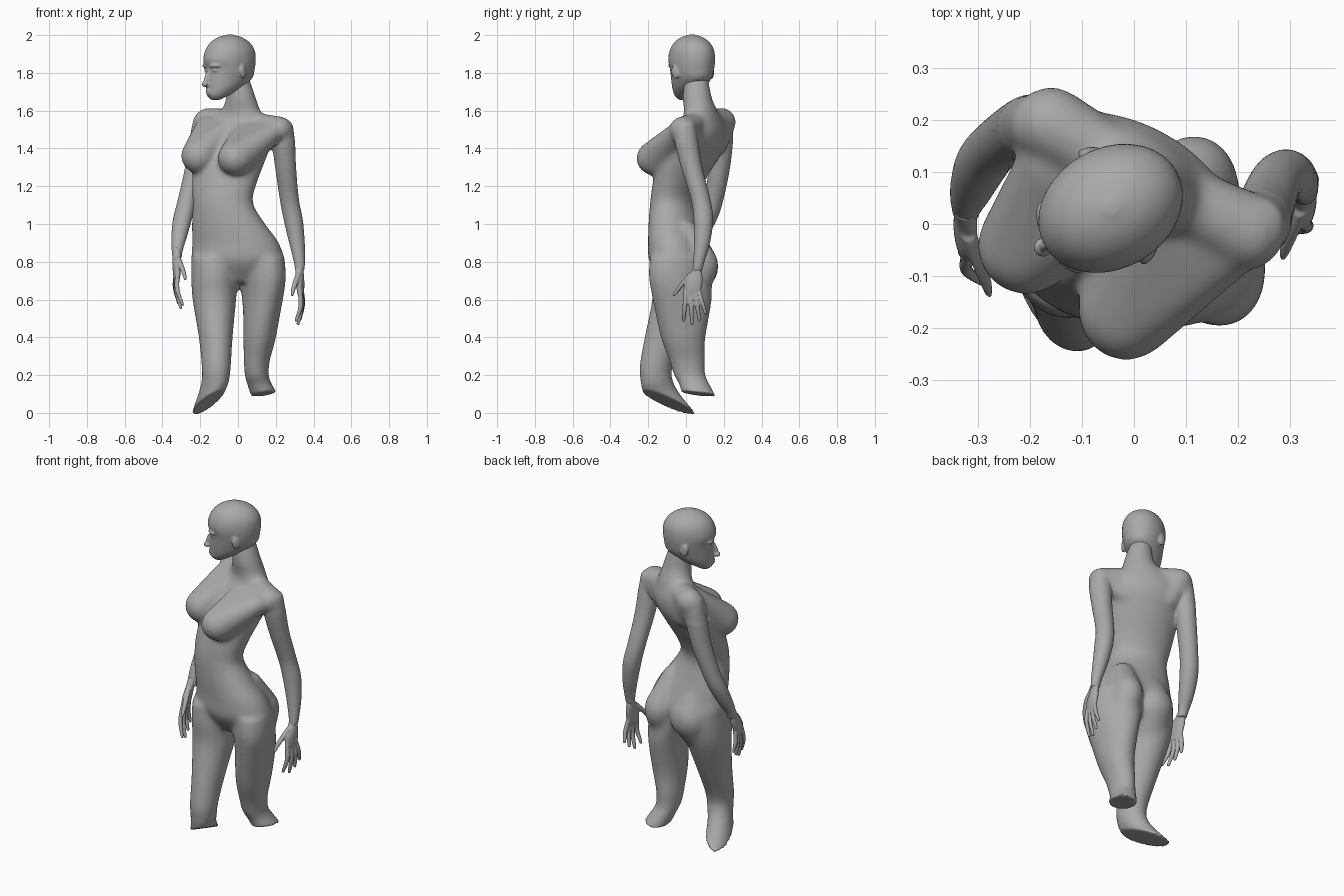
import bpy, bmesh, math
from mathutils import Matrix, Vector, Euler
from mathutils.geometry import intersect_point_line

cube = bpy.data.objects.get("Cube")
if cube:
    bpy.data.objects.remove(cube, do_unlink=True)

grey = bpy.data.materials.new("clay_grey")
grey.use_nodes = True
grey.diffuse_color = (0.4, 0.4, 0.4, 1)
bsdf = next(n for n in grey.node_tree.nodes if n.type == 'BSDF_PRINCIPLED')
bsdf.inputs["Base Color"].default_value = (0.4, 0.4, 0.4, 1)
bsdf.inputs["Roughness"].default_value = 0.7


def loft(bm, rows, seg=28, sub=4):
    """Ring: x, y, z, rx, ry, yaw in degrees, slope along x, slope along y."""
    rows = [tuple(r) + (0,) * (8 - len(r)) for r in rows]
    fine = []
    for i in range(len(rows) - 1):
        quad = rows[max(i - 1, 0)], rows[i], rows[i + 1], rows[min(i + 2, len(rows) - 1)]
        for k in range(sub):
            t = k / sub
            fine.append([0.5 * (2 * b + (c - a) * t + (2 * a - 5 * b + 4 * c - d) * t * t
                                + (3 * b - a - 3 * c + d) * t ** 3) for a, b, c, d in zip(*quad)])
    fine.append(rows[-1])
    rings = []
    for x, y, z, rx, ry, yaw, sx, sy in fine:
        ring, w = [], math.radians(yaw)
        for j in range(seg):
            a = 2 * math.pi * j / seg
            u, v = rx * math.cos(a), ry * math.sin(a)
            dx, dy = u * math.cos(w) - v * math.sin(w), u * math.sin(w) + v * math.cos(w)
            ring.append(bm.verts.new((x + dx, y + dy, z + sx * dx + sy * dy)))
        rings.append(ring)
    for r0, r1 in zip(rings, rings[1:]):
        for j in range(seg):
            k = (j + 1) % seg
            bm.faces.new((r0[j], r0[k], r1[k], r1[j]))
    bm.faces.new(rings[0][::-1])
    bm.faces.new(rings[-1])


def blob(bm, centre, size, yaw=0, tilt=0):
    rot = Euler((math.radians(tilt), 0, math.radians(yaw))).to_matrix().to_4x4()
    bmesh.ops.create_uvsphere(bm, u_segments=24, v_segments=16, radius=1,
                              matrix=Matrix.Translation(centre) @ rot @ Matrix.Diagonal((*size, 1)))


def hull(bm, *blobs):
    """Wrap several blobs in one taut skin."""
    tmp = bmesh.new()
    for b in blobs:
        blob(tmp, *b)
    points = [v.co.copy() for v in tmp.verts]
    tmp.free()
    verts = [bm.verts.new(p) for p in points]
    bmesh.ops.convex_hull(bm, input=verts)
    bmesh.ops.delete(bm, geom=[v for v in verts if not v.link_faces], context='VERTS')


def finish(bm, name, voxel, smooth, weight=None):
    bmesh.ops.recalc_face_normals(bm, faces=bm.faces[:])
    me = bpy.data.meshes.new(name)
    bm.to_mesh(me)
    bm.free()
    me.polygons.foreach_set("use_smooth", [True] * len(me.polygons))
    me.materials.append(grey)
    ob = bpy.data.objects.new(name, me)
    bpy.context.collection.objects.link(ob)
    fuse = ob.modifiers.new("fuse", 'REMESH')
    fuse.mode, fuse.voxel_size, fuse.use_smooth_shade = 'VOXEL', voxel, True
    if weight:
        # Bake the fused skin so that softening can vary over it
        deps = bpy.context.evaluated_depsgraph_get()
        baked = bpy.data.meshes.new_from_object(ob.evaluated_get(deps))
        ob.modifiers.clear()
        ob.data = baked
        if not baked.materials:
            baked.materials.append(grey)
        group = ob.vertex_groups.new(name="softness")
        for v in baked.vertices:
            group.add([v.index], weight(v.co), 'REPLACE')
    soft = ob.modifiers.new("soften", 'SMOOTH')
    soft.factor, soft.iterations = 0.5, smooth
    if weight:
        soft.vertex_group = "softness"
    return ob


# Body: torso and neck
bm = bmesh.new()
loft(bm, [
    (0.01, -0.03, 0.69, 0.12, 0.09, -8),
    (0.00, -0.03, 0.80, 0.24, 0.16, -12),
    (-0.013, -0.045, 0.90, 0.234, 0.15, -14),
    (-0.05, -0.06, 1.00, 0.20, 0.132, -17),
    (-0.08, -0.068, 1.11, 0.166, 0.115, -21),
    (-0.075, -0.047, 1.20, 0.178, 0.122, -24),
    (-0.05, 0.00, 1.32, 0.20, 0.14, -27),
    (-0.025, 0.05, 1.42, 0.215, 0.138, -27),
    (0.00, 0.08, 1.50, 0.20, 0.112, -27, -0.1),
    (0.01, 0.085, 1.56, 0.15, 0.09, -27, -0.1),
    (0.015, 0.077, 1.605, 0.107, 0.083, -27),
    (0.016, 0.061, 1.66, 0.083, 0.078, -30),
    (0.006, 0.056, 1.73, 0.068, 0.07, -40),
    (-0.01, 0.055, 1.80, 0.055, 0.06, -40)])
# Shoulders and upper back
hull(bm, ((-0.16, 0.193, 1.54), (0.074, 0.072, 0.075)), ((-0.03, 0.115, 1.55), (0.06, 0.065, 0.06)),
     ((-0.11, 0.15, 1.42), (0.07, 0.07, 0.06)))
hull(bm, ((0.22, -0.015, 1.50), (0.07, 0.075, 0.07)), ((0.06, 0.065, 1.54), (0.06, 0.06, 0.055)),
     ((0.10, 0.05, 1.42), (0.06, 0.06, 0.06)))
# Chest
hull(bm, ((-0.01, -0.155, 1.348), (0.098, 0.11, 0.095), -15), ((0.19, -0.04, 1.49), (0.06, 0.06, 0.05)),
     ((0.03, -0.005, 1.50), (0.05, 0.05, 0.04)))
hull(bm, ((-0.205, -0.04, 1.36), (0.096, 0.098, 0.095), -45), ((-0.165, 0.12, 1.52), (0.06, 0.06, 0.05)),
     ((-0.065, 0.04, 1.51), (0.05, 0.05, 0.04)))
# Seat
hull(bm, ((0.115, 0.067, 0.78), (0.088, 0.105, 0.115)), ((0.08, 0.0, 0.97), (0.06, 0.06, 0.05)),
     ((0.115, 0.0, 0.60), (0.085, 0.10, 0.05)))
hull(bm, ((-0.075, 0.067, 0.775), (0.117, 0.105, 0.12), -8), ((-0.09, 0.01, 0.97), (0.08, 0.065, 0.05)),
     ((-0.12, -0.03, 0.59), (0.095, 0.10, 0.05)))

# Left and right legs, cut at sloping ends
loft(bm, [
    (0.122, -0.033, 0.83, 0.116, 0.165, 22),
    (0.127, -0.032, 0.72, 0.114, 0.174, 25),
    (0.130, -0.02, 0.60, 0.104, 0.160, 14),
    (0.115, -0.015, 0.40, 0.086, 0.118),
    (0.10, 0.005, 0.28, 0.069, 0.094),
    (0.10, 0.02, 0.20, 0.063, 0.082),
    (0.115, 0.045, 0.15, 0.064, 0.082, 0, 0.05, -0.05),
    (0.137, 0.067, 0.10, 0.067, 0.09, 0, 0.15, -0.12)])
loft(bm, [
    (-0.12, -0.025, 0.83, 0.127, 0.15),
    (-0.125, -0.03, 0.72, 0.123, 0.153),
    (-0.125, -0.045, 0.60, 0.116, 0.135, 5),
    (-0.118, -0.11, 0.40, 0.089, 0.11, 10),
    (-0.115, -0.157, 0.25, 0.076, 0.088, 15),
    (-0.12, -0.155, 0.17, 0.070, 0.087, 20),
    (-0.138, -0.13, 0.11, 0.067, 0.108, 22, 0.15, -0.15),
    (-0.16, -0.09, 0.053, 0.07, 0.146, 20, 0.4, -0.3)])

# Arms: x, y, z, radius
arms = [
    [(0.235, -0.005, 1.54, 0.055), (0.24, 0.0, 1.45, 0.062), (0.252, 0.03, 1.30, 0.056),
     (0.272, 0.078, 1.13, 0.051), (0.293, 0.092, 1.02, 0.051), (0.312, 0.085, 0.90, 0.042),
     (0.325, 0.068, 0.80, 0.030), (0.327, 0.06, 0.75, 0.025)],
    [(-0.18, 0.19, 1.57, 0.055), (-0.195, 0.19, 1.47, 0.06), (-0.225, 0.177, 1.30, 0.056),
     (-0.268, 0.147, 1.13, 0.051), (-0.293, 0.115, 1.03, 0.051), (-0.312, 0.07, 0.93, 0.042),
     (-0.322, 0.035, 0.86, 0.030), (-0.322, 0.022, 0.82, 0.026)]]
for path in arms:
    loft(bm, [(x, y, z, r, r * 1.02) for x, y, z, r in path], seg=24)


def softness(co):
    """Soften the trunk fully, the arms and the cut ends only a little."""
    if co.z < 1.44:
        for path in arms:
            for a, b in zip(path, path[1:]):
                near, t = intersect_point_line(co, Vector(a[:3]), Vector(b[:3]))
                if -0.1 < t < 1.1 and (co - near).length < max(a[3], b[3]) + 0.008:
                    return 0.12
    return min(1, max(0.1, (co.z - 0.22) / 0.3))


finish(bm, "body", 0.0075, 50, softness)

# Hands: knuckle y, tip x, tip y, tip z
fingers = [(0.000, 0.318, -0.012, 0.482), (0.024, 0.322, 0.032, 0.465),
           (0.047, 0.327, 0.070, 0.487), (0.066, 0.333, 0.102, 0.52)]


def hand(name, place):
    bm = bmesh.new()
    loft(bm, [(0.325, 0.065, 0.79, 0.019, 0.019), (0.325, 0.057, 0.75, 0.022, 0.028),
              (0.33, 0.042, 0.70, 0.022, 0.046), (0.333, 0.034, 0.65, 0.019, 0.046),
              (0.333, 0.034, 0.62, 0.013, 0.04)], seg=20)
    for ky, tx, ty, tz in fingers:
        loft(bm, [(0.333, ky, 0.655, 0.013, 0.013),
                  (0.34, (ky + ty) / 2, (0.655 + tz) / 2, 0.0125, 0.0125),
                  (tx, ty, tz + 0.012, 0.009, 0.009), (tx, ty, tz, 0.004, 0.004)], seg=12)
    # Thumb
    loft(bm, [(0.325, 0.035, 0.74, 0.016, 0.022), (0.312, -0.012, 0.69, 0.015, 0.017),
              (0.303, -0.048, 0.645, 0.011, 0.013), (0.301, -0.064, 0.618, 0.006, 0.007)], seg=12)
    for v in bm.verts:
        turned = Vector((v.co.x + 0.12 * (v.co.y - 0.055), v.co.y, v.co.z))
        v.co = place(turned)
    finish(bm, name, 0.0045, 2)


hand("left_hand", lambda c: c)
hand("right_hand", lambda c: Vector((-c.x + 0.05 * (0.78 - c.z), c.y - 0.04 - 0.2 * (0.78 - c.z), c.z + 0.085)))

# Head, modelled facing -y and then turned
bm = bmesh.new()
loft(bm, [
    (0, -0.085, 1.657, 0.025, 0.022), (0, -0.072, 1.68, 0.053, 0.057),
    (0, -0.036, 1.72, 0.080, 0.097), (0, -0.004, 1.77, 0.098, 0.13),
    (0, 0.004, 1.82, 0.110, 0.136), (0, 0.00, 1.87, 0.116, 0.146),
    (0, 0.003, 1.92, 0.110, 0.137), (0, 0.003, 1.96, 0.089, 0.11),
    (0, 0.003, 1.988, 0.055, 0.067), (0, 0.003, 2.003, 0.012, 0.014)], seg=36)
# Nose and lips
blob(bm, (0, -0.136, 1.770), (0.012, 0.018, 0.05), 0, -18)
blob(bm, (0, -0.150, 1.740), (0.019, 0.019, 0.014))
blob(bm, (0, -0.124, 1.706), (0.028, 0.017, 0.008))
blob(bm, (0, -0.122, 1.691), (0.024, 0.017, 0.008))
# Brows, eyes and ears
for s in (-1, 1):
    blob(bm, (s * 0.045, -0.115, 1.838), (0.036, 0.022, 0.012), s * 20)
    blob(bm, (s * 0.044, -0.112, 1.813), (0.020, 0.016, 0.009), s * 15)
    blob(bm, (s * 0.112, 0.02, 1.805), (0.011, 0.025, 0.037), s * 25, 10)
head = finish(bm, "head", 0.0055, 4)
head.location = (-0.045, 0.03, 0)
head.rotation_euler = (0, 0, math.radians(-60))
